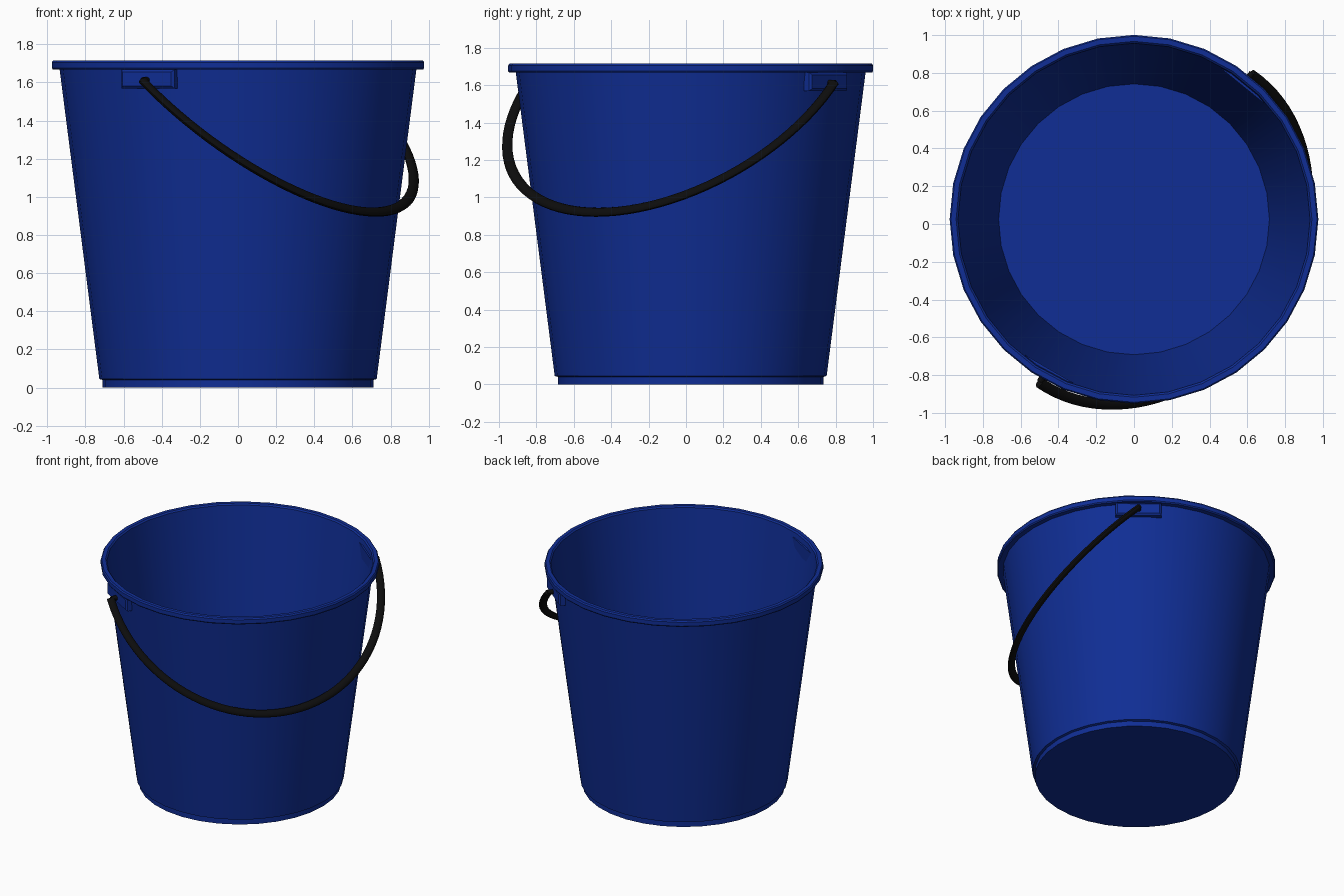
import bpy, bmesh, math
from mathutils import Vector, Matrix

if "Cube" in bpy.data.objects:
    bpy.data.objects.remove(bpy.data.objects["Cube"])

CENTRE = Vector((0, 0.025, 0))


def material(name, colour):
    m = bpy.data.materials.new(name)
    m.diffuse_color = (*colour, 1)
    m.use_nodes = True
    m.node_tree.nodes["Principled BSDF"].inputs["Base Color"].default_value = m.diffuse_color
    return m


BLUE = material("blue plastic", (0.005, 0.027, 0.30))
BLACK = material("black plastic", (0.004, 0.004, 0.004))


def finish(name, bm, mat, smooth=30):
    bmesh.ops.recalc_face_normals(bm, faces=bm.faces[:])
    me = bpy.data.meshes.new(name)
    bm.to_mesh(me)
    bm.free()
    me.materials.append(mat)
    ob = bpy.data.objects.new(name, me)
    bpy.context.collection.objects.link(ob)
    bpy.ops.object.select_all(action='DESELECT')
    ob.select_set(True)
    bpy.context.view_layer.objects.active = ob
    if smooth:
        bpy.ops.object.shade_smooth_by_angle(angle=math.radians(smooth))
    return ob


# bucket: foot, tapered wall, rolled rim, inner wall and floor as one lathe
profile = [(0, 0), (0.71, 0), (0.71, 0.04), (0.727, 0.045), (0.935, 1.667),
           (0.97, 1.667), (0.976, 1.675), (0.976, 1.705), (0.969, 1.715),
           (0.942, 1.715), (0.932, 1.705), (0.717, 0.05), (0, 0.05)]
bm = bmesh.new()
vs = [bm.verts.new((r, 0, z)) for r, z in profile]
es = [bm.edges.new(p) for p in zip(vs, vs[1:])]
bmesh.ops.spin(bm, geom=vs + es, cent=(0, 0, 0), axis=(0, 0, 1),
               angle=2 * math.pi, steps=32, use_merge=True)
bmesh.ops.remove_doubles(bm, verts=bm.verts[:], dist=1e-4)
finish("bucket_body", bm, BLUE).location = CENTRE

# handle: half ellipse hanging against the front right of the wall
ends = [Vector((-0.50, -0.84, 1.61)), Vector((0.62, 0.79, 1.61))]
mid = (ends[0] + ends[1]) / 2
chord = (ends[1] - ends[0]) / 2
drop = Vector((0.655, -0.45, -0.69))
normal = chord.cross(drop).normalized()
bm = bmesh.new()
rings = []
STEPS, SIDES = 48, 12
for i in range(STEPS + 1):
    t = math.pi * i / STEPS
    p = mid - chord * math.cos(t) + drop * math.sin(t)
    tangent = (chord * math.sin(t) + drop * math.cos(t)).normalized()
    out = tangent.cross(normal)
    rings.append([bm.verts.new(p + out * 0.029 * math.cos(a) + normal * 0.02 * math.sin(a))
                  for a in (2 * math.pi * k / SIDES for k in range(SIDES))])
for a, b in zip(rings, rings[1:]):
    for k in range(SIDES):
        j = (k + 1) % SIDES
        bm.faces.new((a[k], a[j], b[j], b[k]))
bm.faces.new(rings[0])
bm.faces.new(rings[-1])
finish("handle", bm, BLACK, 40)

# lugs under the rim, each with a pivot pin holding a handle end
for name, end in zip(("front", "back"), ends):
    d = end - CENTRE
    ang = math.atan2(d.y, d.x)
    place = Matrix.Translation(CENTRE) @ Matrix.Rotation(ang, 4, 'Z')
    bm = bmesh.new()
    bmesh.ops.create_cube(bm, size=1, matrix=Matrix.Translation((0.933, 0, 1.618))
                          @ Matrix.Diagonal((0.045, 0.32, 0.098, 1)))
    front = [f for f in bm.faces if f.normal.x > 0.9]
    bmesh.ops.bevel(bm, geom=list(front[0].edges), offset=0.012, segments=1, affect='EDGES')
    finish(name + "_lug", bm, BLUE, 0).matrix_world = place
    bm = bmesh.new()
    bmesh.ops.create_cone(bm, cap_ends=True, segments=12, radius1=0.018, radius2=0.018,
                          depth=0.06, matrix=Matrix.Translation((0.965, 0, 1.61))
                          @ Matrix.Rotation(math.pi / 2, 4, 'Y'))
    finish(name + "_pivot_pin", bm, BLACK).matrix_world = place
